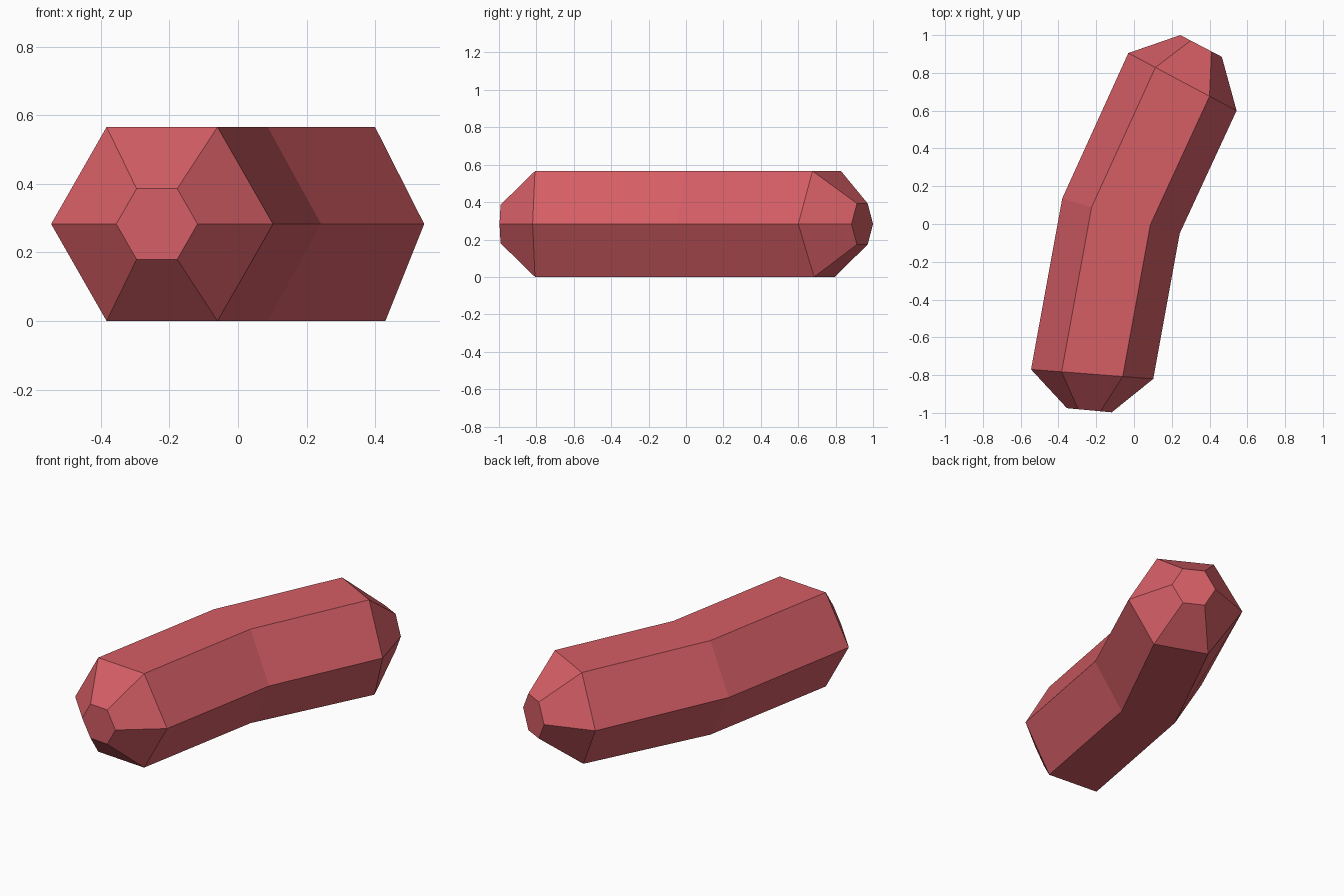
import bpy, bmesh
from mathutils import Vector

if "Cube" in bpy.data.objects:
    bpy.data.objects.remove(bpy.data.objects["Cube"])

MID = 0.283  # height of the centre line

# Each hexagonal ring: left corner (x, y), right corner (x, y), half height
rings = [
    ((-0.355, -0.975), (-0.118, -0.997), 0.103),   # front tip
    ((-0.545, -0.77), (0.102, -0.82), 0.283),      # front end
    ((-0.38, 0.135), (0.242, -0.05), 0.283),       # bend
    ((-0.03, 0.905), (0.543, 0.60), 0.283),        # back end
    ((0.245, 1.0), (0.465, 0.885), 0.11),          # back tip
]


def ring_points(left, right, half):
    """Hexagon standing upright on the line from left to right."""
    steps = [(0, 0), (0.25, 1), (0.75, 1), (1, 0), (0.75, -1), (0.25, -1)]
    a, b = Vector(left), Vector(right)
    return [Vector((*a.lerp(b, t), MID + s * half)) for t, s in steps]


# Sausage body: bridge the rings and close both tips
bm = bmesh.new()
loops = [[bm.verts.new(p) for p in ring_points(*r)] for r in rings]
# slight irregularity under the back end
loops[3][4].co += Vector((0.030, 0.009, 0))
loops[3][5].co += Vector((0.014, -0.034, 0))
for lo, hi in zip(loops, loops[1:]):
    for i in range(6):
        j = (i + 1) % 6
        bm.faces.new((lo[i], lo[j], hi[j], hi[i]))
bm.faces.new(loops[0])
bm.faces.new(loops[-1])
bmesh.ops.recalc_face_normals(bm, faces=bm.faces)

mesh = bpy.data.meshes.new("sausage")
bm.to_mesh(mesh)
bm.free()
sausage = bpy.data.objects.new("sausage", mesh)
bpy.context.collection.objects.link(sausage)

# Single flat colour
red = bpy.data.materials.new("sausage red")
red.diffuse_color = (0.66, 0.112, 0.131, 1)
red.use_nodes = True
red.node_tree.nodes["Principled BSDF"].inputs["Base Color"].default_value = red.diffuse_color
mesh.materials.append(red)
